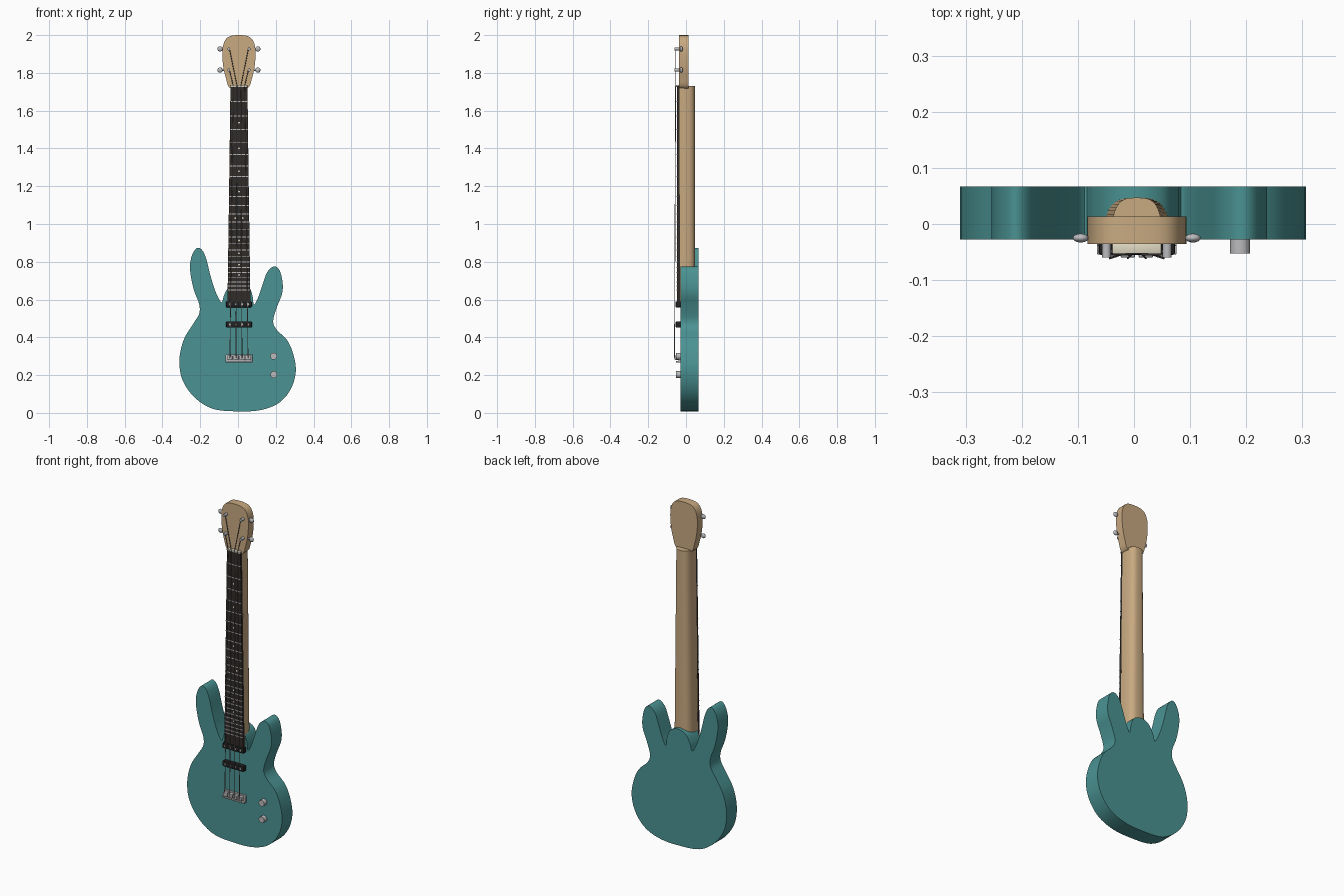
import bpy, bmesh, math
from mathutils import Vector, Matrix

if "Cube" in bpy.data.objects:
    bpy.data.objects.remove(bpy.data.objects["Cube"])

CX = 0.005                 # centre line of the neck
NUT, SADDLE = 1.73, 0.29   # string length end points
FRONT, BACK = -0.028, 0.067


def material(name, r, g, b, rough=0.5):
    m = bpy.data.materials.new(name)
    m.use_nodes = True
    m.diffuse_color = (r, g, b, 1)
    bsdf = m.node_tree.nodes["Principled BSDF"]
    bsdf.inputs["Base Color"].default_value = (r, g, b, 1)
    bsdf.inputs["Roughness"].default_value = rough
    return m


teal = material("teal paint", 0.07, 0.29, 0.29)
wood = material("maple wood", 0.58, 0.40, 0.22)
dark = material("dark fretboard", 0.03, 0.025, 0.022)
black = material("black plastic", 0.015, 0.015, 0.015)
metal = material("steel", 0.5, 0.5, 0.52)
string_grey = material("string grey", 0.25, 0.22, 0.21)
ivory = material("ivory", 0.75, 0.70, 0.55)


def finish(bm, name, mat, angle=40):
    bmesh.ops.recalc_face_normals(bm, faces=bm.faces)
    mesh = bpy.data.meshes.new(name)
    bm.to_mesh(mesh)
    bm.free()
    mesh.materials.append(mat)
    mesh.shade_smooth()
    mesh.set_sharp_from_angle(angle=math.radians(angle))
    obj = bpy.data.objects.new(name, mesh)
    bpy.context.collection.objects.link(obj)
    return obj


def smooth_loop(points, steps=5):
    """Closed Catmull-Rom curve through the points."""
    pts = [Vector(p) for p in points]
    n, out = len(pts), []
    for i in range(n):
        a, b, c, d = (pts[(i + k) % n] for k in (-1, 0, 1, 2))
        for s in range(steps):
            t = s / steps
            out.append(b + (c - a) * t / 2 + (a * 2 - b * 5 + c * 4 - d) * t * t / 2
                       + (b * 3 - a - c * 3 + d) * t ** 3 / 2)
    return out


def loft(name, ring_a, ring_b, mat):
    bm = bmesh.new()
    a, b = ([bm.verts.new(p) for p in r] for r in (ring_a, ring_b))
    bm.faces.new(a)
    bm.faces.new(b)
    for i in range(len(a)):
        j = (i + 1) % len(a)
        bm.faces.new((a[i], a[j], b[j], b[i]))
    return finish(bm, name, mat)


def slab(name, outline, y0, y1, mat):
    return loft(name, [(x, y0, z) for x, z in outline], [(x, y1, z) for x, z in outline], mat)


def box(name, centre, size, mat, bevel=0):
    bm = bmesh.new()
    bmesh.ops.create_cube(bm, size=1, matrix=Matrix.Translation(centre) @ Matrix.Diagonal((*size, 1)))
    if bevel:
        bmesh.ops.bevel(bm, geom=bm.edges[:], offset=bevel, segments=2, affect='EDGES', profile=0.5)
    return finish(bm, name, mat)


def rod(name, start, end, radius, mat, sides=16):
    start, end = Vector(start), Vector(end)
    axis = end - start
    bm = bmesh.new()
    place = Matrix.Translation((start + end) / 2) @ axis.to_track_quat('Z', 'Y').to_matrix().to_4x4()
    bmesh.ops.create_cone(bm, cap_ends=True, segments=sides, radius1=radius, radius2=radius,
                          depth=axis.length, matrix=place)
    return finish(bm, name, mat)


def ball(name, centre, size, mat):
    bm = bmesh.new()
    bmesh.ops.create_uvsphere(bm, u_segments=16, v_segments=10, radius=1,
                              matrix=Matrix.Translation(centre) @ Matrix.Diagonal((*size, 1)))
    return finish(bm, name, mat)


# Body with two horns and a rounded neck heel
body_outline = [
    (0, .008), (.12, .015), (.217, .053), (.28, .127), (.306, .22), (.293, .31), (.26, .385),
    (.205, .44), (.186, .487), (.206, .56), (.233, .63), (.236, .69), (.22, .755), (.19, .775),
    (.155, .746), (.13, .68), (.106, .61), (.084, .572), (.077, .62), (.055, .67), (.005, .69),
    (-.045, .67), (-.073, .625), (-.088, .585), (-.12, .645), (-.148, .735), (-.168, .815),
    (-.19, .862), (-.218, .872), (-.245, .83), (-.254, .76), (-.235, .656), (-.206, .577),
    (-.206, .524), (-.238, .47), (-.286, .39), (-.31, .286), (-.296, .18), (-.233, .085),
    (-.135, .022)]
slab("body", smooth_loop(body_outline), FRONT, BACK, teal)

# Headstock, mirrored about the neck line
half = [(.044, 1.718), (.07, 1.775), (.085, 1.85), (.086, 1.935), (.06, 1.988)]
head_outline = ([(CX + x, z) for x, z in half] + [(CX, 2.0)]
                + [(CX - x, z) for x, z in reversed(half)])
slab("headstock", [(x, min(z, 2)) for x, z in smooth_loop(head_outline)], -.036, .013, wood)


# Neck with a rounded back, tapering towards the nut
def neck_ring(width, z, depth=.081, sides=24):
    ring = []
    for i in range(sides + 1):
        a = math.pi * i / sides
        c, s = math.cos(a), math.sin(a)
        ring.append((CX + width * math.copysign(abs(c) ** .65, c), -.034 + depth * s ** .65, z))
    return ring


loft("neck", neck_ring(.06, .57), neck_ring(.045, NUT), wood)


# Fretboard, nut, frets and marker dots
def board_half(z):
    return .061 - .017 * (z - .57) / (NUT - .57)


low, high = board_half(.57), board_half(NUT)
slab("fretboard", [(CX - low, .57), (CX + low, .57), (CX + high, NUT), (CX - high, NUT)],
     -.047, -.033, dark)
box("nut", (CX, -.043, NUT), (2 * high, .02, .012), ivory, .002)


def fret_z(n):
    return NUT - (NUT - SADDLE) * (1 - 2 ** (-n / 12))


for n in range(1, 25):
    z = fret_z(n)
    box("fret", (CX, -.047, z), (2 * board_half(z), .005, .005), metal)
for n in (3, 5, 7, 9, 12, 15, 17, 19, 21):
    z = fret_z(n - .5)
    for x in ((-.02, .02) if n == 12 else (0,)):
        rod("marker_dot", (CX + x, -.046, z), (CX + x, -.0485, z), .005, ivory, 12)

# Pickups with pole pieces
for z in (.575, .468):
    box("pickup", (CX, -.041, z), (.136, .028, .032), black, .004)
    for i in range(4):
        x = CX - .048 + .032 * i
        rod("pickup_pole", (x, -.05, z), (x, -.0565, z), .006, metal, 10)

# Bridge: plate, rear wall and saddles
box("bridge_plate", (CX, -.033, .288), (.142, .012, .042), metal, .002)
box("bridge_wall", (CX, -.041, .271), (.142, .026, .007), metal, .001)
for i in range(4):
    box("saddle", (CX - .048 + .032 * i, -.048, .292), (.026, .024, .024), metal, .003)

# Control knobs
for z in (.3, .203):
    rod("knob", (.189, FRONT + .004, z), (.189, -.053, z), .018, metal, 20)

# Tuners: post on the face, shaft through the side, oval button
for side in (-1, 1):
    for z in (1.815, 1.927):
        post = CX + side * .054
        rod("tuner_post", (post, -.03, z), (post, -.06, z), .008, metal, 12)
        rod("tuner_shaft", (CX + side * .07, -.025, z), (CX + side * .1, -.025, z), .004, metal, 8)
        ball("tuner_button", (CX + side * .1, -.025, z), (.014, .008, .014), metal)

# Strings: bridge to nut, then fanning out to the posts
for i in range(4):
    k = i - 1.5
    side = math.copysign(1, k)
    post_z = 1.815 if abs(k) > 1 else 1.927
    nut_point = (CX + k * .02, -.055, NUT)
    rod("string", (CX + k * .032, -.061, SADDLE), nut_point, .002, string_grey, 6)
    rod("string_end", nut_point, (CX + side * .05, -.054, post_z), .002, string_grey, 6)
